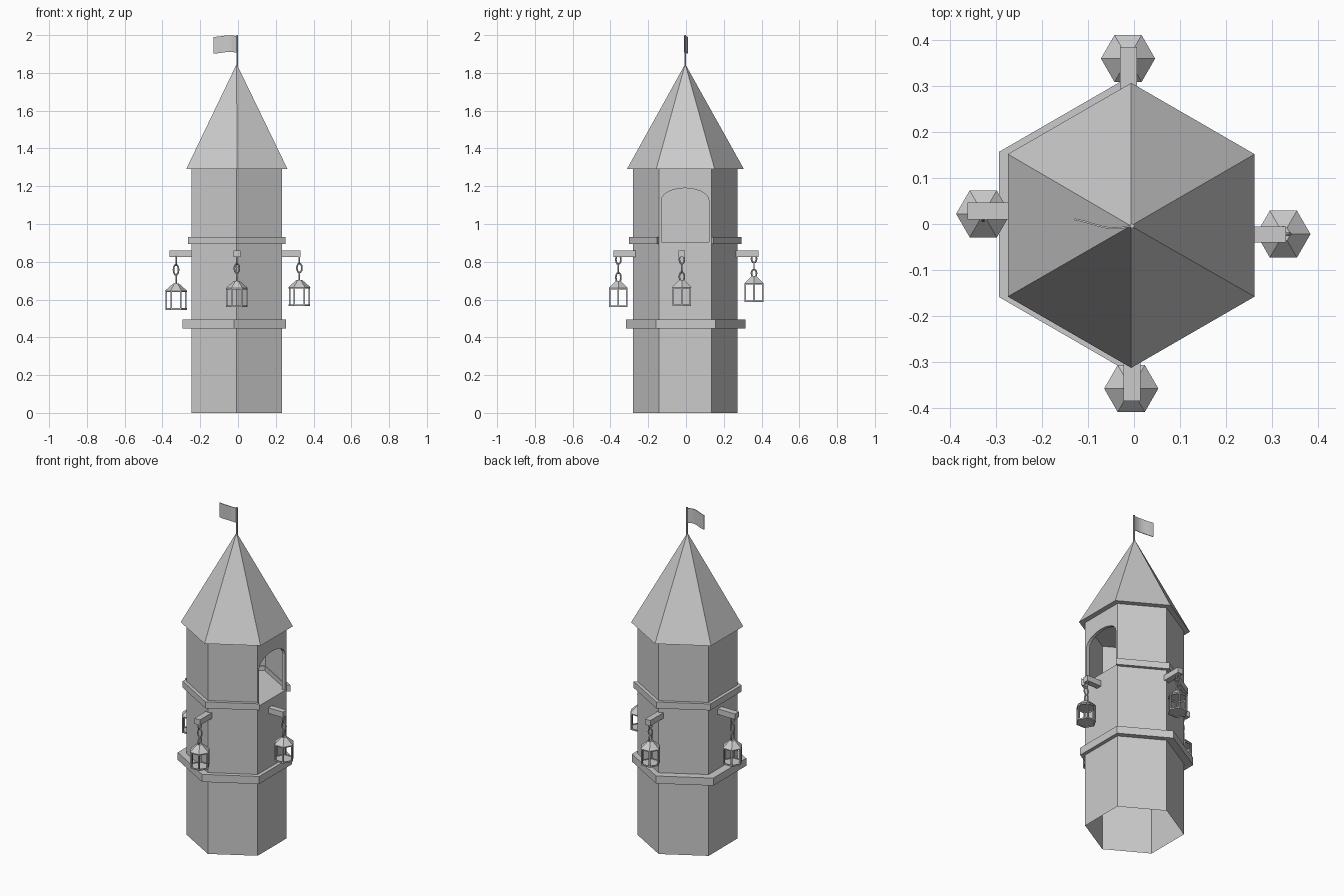
import bpy, bmesh, math
from mathutils import Vector, Matrix

if "Cube" in bpy.data.objects:
    bpy.data.objects.remove(bpy.data.objects["Cube"])

CX, CY = -0.007, -0.004          # tower axis
R_WALL, Z_TOP = 0.276, 1.29

stone = bpy.data.materials.new("plain_grey")
stone.diffuse_color = (0.6, 0.6, 0.6, 1)
stone.use_nodes = True
stone.node_tree.nodes["Principled BSDF"].inputs["Base Color"].default_value = stone.diffuse_color


def finish(name, bm, recalc=True):
    bmesh.ops.remove_doubles(bm, verts=bm.verts, dist=0.0002)
    if recalc:
        bmesh.ops.recalc_face_normals(bm, faces=bm.faces)
    me = bpy.data.meshes.new(name)
    bm.to_mesh(me)
    bm.free()
    me.materials.append(stone)
    ob = bpy.data.objects.new(name, me)
    bpy.context.collection.objects.link(ob)
    return ob


def hexagon(cx, cy, r, z, start=30):
    return [Vector((cx + r * math.cos(math.radians(start + 60 * k)),
                    cy + r * math.sin(math.radians(start + 60 * k)), z)) for k in range(6)]


def face(bm, pts):
    return bm.faces.new([bm.verts.new(p) for p in pts])


def box(bm, x0, x1, y0, y1, z0, z1):
    m = Matrix.Translation(((x0 + x1) / 2, (y0 + y1) / 2, (z0 + z1) / 2))
    m = m @ Matrix.Diagonal((x1 - x0, y1 - y0, z1 - z0, 1))
    bmesh.ops.create_cube(bm, size=1, matrix=m)


def frustum(bm, cx, cy, r0, r1, z0, z1, start):
    a, b = hexagon(cx, cy, r0, z0, start), hexagon(cx, cy, r1, z1, start)
    for k in range(6):
        n = (k + 1) % 6
        face(bm, [a[k], a[n], b[n], b[k]])
    face(bm, a[::-1])
    face(bm, b)


def band(bm, outer, inner, z0, z1, sides):
    # hexagonal belt, optionally leaving sides open
    up = lambda p, z: Vector((p.x, p.y, z))
    for k in sides:
        n = (k + 1) % 6
        for p, q in ((outer[k], outer[n]), (inner[n], inner[k])):
            face(bm, [up(p, z0), up(q, z0), up(q, z1), up(p, z1)])
        for z in (z0, z1):
            face(bm, [up(p, z) for p in (outer[k], outer[n], inner[n], inner[k])])
    if len(sides) < 6:
        for k in (sides[0], (sides[-1] + 1) % 6):
            face(bm, [up(outer[k], z0), up(inner[k], z0), up(inner[k], z1), up(outer[k], z1)])


# tower walls: open hexagonal tube with an arched opening on the right side
bm = bmesh.new()
base = hexagon(CX, CY, R_WALL, 0)
lift = Vector((0, 0, Z_TOP))
for k in range(5):
    p, q = base[k], base[k + 1]
    face(bm, [p, q, q + lift, p + lift])
X = base[0].x
Y0, Y1 = base[5].y, base[0].y
W0, W1, SILL, SPRING, CROWN = -0.130, 0.121, 0.905, 1.125, 1.19
wall = lambda y0, y1, a0, a1, b0, b1: face(bm, [(X, y0, a0), (X, y1, a1), (X, y1, b1), (X, y0, b0)])
wall(Y0, W0, 0, 0, Z_TOP, Z_TOP)
wall(W1, Y1, 0, 0, Z_TOP, Z_TOP)
wall(W0, W1, 0, 0, SILL, SILL)
N = 12
arch = []
for i in range(N + 1):
    t = math.pi * (1 - i / N)
    arch.append(((W0 + W1) / 2 + (W1 - W0) / 2 * math.cos(t),
                 SPRING + (CROWN - SPRING) * math.sin(t)))
for (ya, za), (yb, zb) in zip(arch, arch[1:]):
    wall(ya, yb, za, zb, Z_TOP, Z_TOP)
# reveal around the opening
loop = [(W0, SILL)] + arch + [(W1, SILL)]
for (ya, za), (yb, zb) in zip(loop, loop[1:] + loop[:1]):
    face(bm, [(X, ya, za), (X, yb, zb), (X - 0.02, yb, zb), (X - 0.02, ya, za)])
finish("tower_walls", bm, recalc=False)

# floor of the lookout room
bm = bmesh.new()
face(bm, hexagon(CX, CY, R_WALL - 0.001, SILL - 0.002))
finish("lookout_floor", bm, recalc=False)

# pointed roof
bm = bmesh.new()
eaves = hexagon(CX + 0.001, CY + 0.001, 0.31, Z_TOP)
apex = Vector((CX, CY, 1.847))
for k in range(6):
    face(bm, [eaves[k], eaves[(k + 1) % 6], apex])
face(bm, eaves[::-1])
finish("roof", bm)

# belts round the tower; the upper one stops at the opening
bm = bmesh.new()
inner = hexagon(CX, CY, R_WALL - 0.003, 0)
band(bm, hexagon(-0.02, -0.001, 0.316, 0), inner, 0.448, 0.494, range(6))
finish("lower_belt", bm)
bm = bmesh.new()
band(bm, hexagon(CX, CY, 0.298, 0), inner, 0.893, 0.932, range(5))
finish("upper_belt", bm)

# four beams that carry the lanterns
for name, b in (("front_beam", (-0.023, 0.014, -0.385, -0.262)),
                ("back_beam", (-0.030, 0.006, 0.255, 0.385)),
                ("left_beam", (-0.362, -0.24, 0.010, 0.047)),
                ("right_beam", (0.225, 0.331, -0.040, -0.005))):
    bm = bmesh.new()
    box(bm, *b, 0.826, 0.860)
    finish(name, bm)


def link(bm, cx, cy, cz, half_w, half_h, wire, across_x):
    # oval chain link standing upright
    n, m = 12, 6
    rings = []
    for i in range(n):
        a = 2 * math.pi * i / n
        ring = []
        for j in range(m):
            b = 2 * math.pi * j / m
            u = (half_w - wire + wire * math.cos(b)) * math.cos(a)
            w = (half_h - wire + wire * math.cos(b)) * math.sin(a)
            v = wire * math.sin(b)
            ring.append(bm.verts.new((cx + (u if across_x else v), cy + (v if across_x else u), cz + w)))
        rings.append(ring)
    for i in range(n):
        for j in range(m):
            bm.faces.new((rings[i][j], rings[(i + 1) % n][j],
                          rings[(i + 1) % n][(j + 1) % m], rings[i][(j + 1) % m]))


def lantern(side, cx, cy, z):
    # hexagonal cage with sloping cap
    bm = bmesh.new()
    r, t = 0.057, 0.007
    out, ins = hexagon(cx, cy, r, 0, 0), hexagon(cx, cy, r - t, 0, 0)
    band(bm, out, ins, z, z + 0.008, range(6))
    band(bm, out, ins, z + 0.093, z + 0.1, range(6))
    face(bm, hexagon(cx, cy, r - t, z + 0.004, 0))
    for p in hexagon(cx, cy, r - 0.005, 0, 0):
        box(bm, p.x - 0.004, p.x + 0.004, p.y - 0.004, p.y + 0.004, z + 0.004, z + 0.097)
    frustum(bm, cx, cy, 0.059, 0.016, z + 0.1, z + 0.138, 0)
    finish(side + "_lantern", bm)
    # chain of three links up to the beam
    bm = bmesh.new()
    low, high = z + 0.133, 0.836
    h = (high - low) / 3
    for i in range(3):
        link(bm, cx, cy, low + h * (i + 0.5), 0.018, h / 2 + 0.006, 0.0045, i == 1)
    finish(side + "_chain", bm)


lantern("front", -0.006, -0.358, 0.560)
lantern("back", -0.013, 0.360, 0.586)
lantern("left", -0.328, 0.022, 0.546)
lantern("right", 0.325, -0.022, 0.565)

# flag pole
bm = bmesh.new()
bmesh.ops.create_cone(bm, cap_ends=True, segments=8, radius1=0.005, radius2=0.005, depth=0.17,
                      matrix=Matrix.Translation((CX + 0.003, CY, 1.915)))
finish("flag_pole", bm)

# waving flag
bm = bmesh.new()
n = 10
prev = None
for i in range(n + 1):
    s = i / n
    x = CX - 0.122 * s
    y = CY - 0.007 * math.sin(s * 4.6) * (1 - 0.3 * s) + 0.009 * s * s
    z = 0.004 * math.sin(s * 5)
    cur = [Vector((x, y + d, 1.907 + h + z)) for d, h in ((-0.002, 0), (0.002, 0), (0.002, 0.088), (-0.002, 0.088))]
    if prev:
        for j in range(4):
            face(bm, [prev[j], cur[j], cur[(j + 1) % 4], prev[(j + 1) % 4]])
    if i in (0, n):
        face(bm, cur)
    prev = cur
finish("flag", bm)
